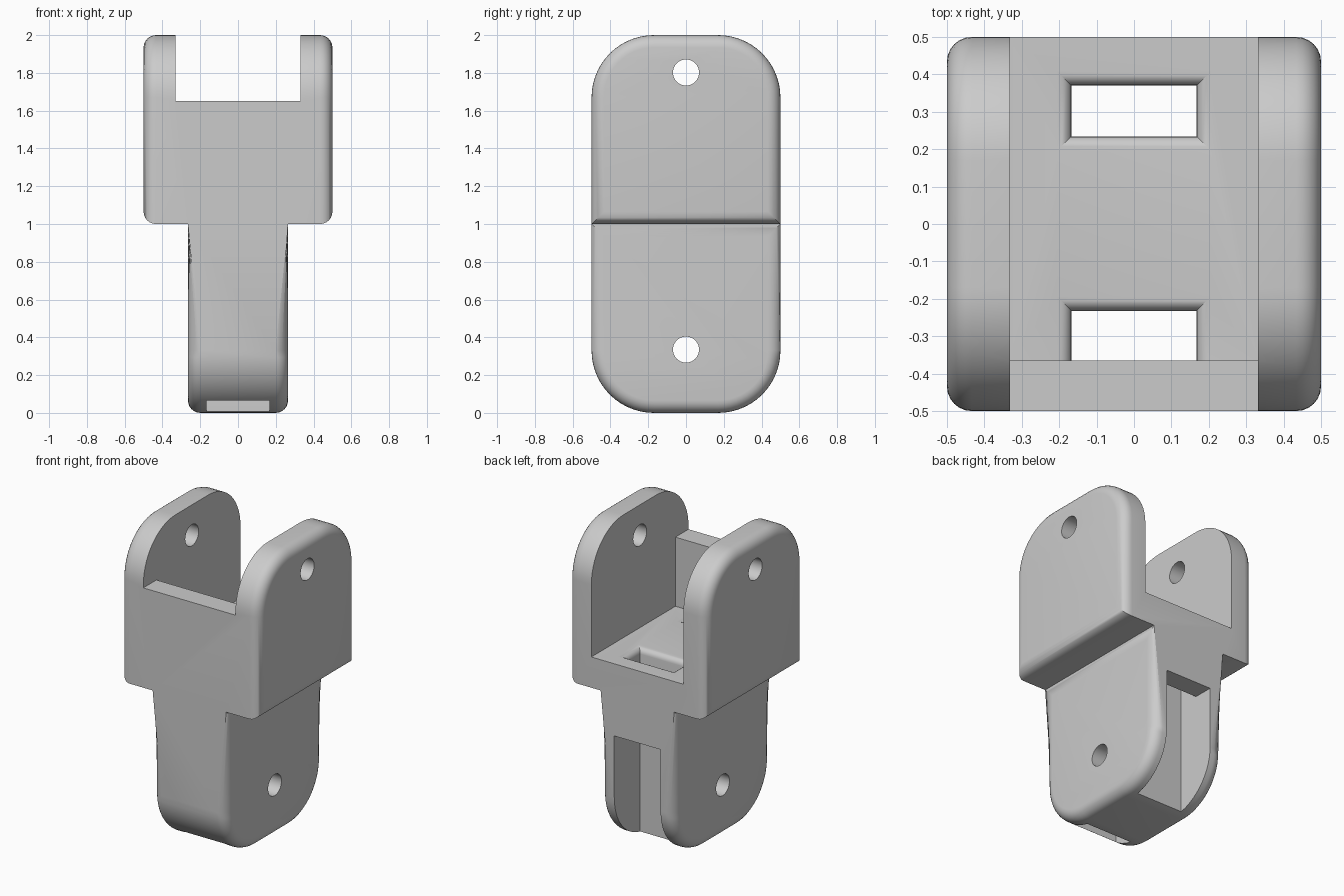
import bpy, bmesh
from math import sin, cos, pi

cube = bpy.data.objects.get("Cube")
if cube:
    bpy.data.objects.remove(cube)

NECK, HEAD = 0.265, 0.5        # half widths of lower and upper body
CORNER, ROUND = 0.33, 0.066    # large profile radius, small edge radius

grey = bpy.data.materials.new("plain_grey")
grey.use_nodes = True
grey.diffuse_color = (0.6, 0.6, 0.6, 1)
grey.node_tree.nodes["Principled BSDF"].inputs["Base Color"].default_value = (0.6, 0.6, 0.6, 1)


def make_object(name, bm):
    bmesh.ops.recalc_face_normals(bm, faces=bm.faces)
    mesh = bpy.data.meshes.new(name)
    bm.to_mesh(mesh)
    bm.free()
    mesh.materials.append(grey)
    obj = bpy.data.objects.new(name, mesh)
    bpy.context.collection.objects.link(obj)
    return obj


def face(bm, points):
    return bm.faces.new([bm.verts.new(p) for p in points])


def arc(cy, cz, start, steps=14):
    angles = [start + i / steps * pi / 2 for i in range(steps + 1)]
    return [(cy + CORNER * cos(t), cz + CORNER * sin(t)) for t in angles]


def strip(bm, chain, x0, x1):
    for (y, z), (v, w) in zip(chain, chain[1:]):
        face(bm, [(x0, y, z), (x1, y, z), (x1, v, w), (x0, v, w)])


def build_body():
    inner = 0.5 - CORNER
    upper = [(0.5, 1)] + arc(inner, 2 - CORNER, 0) + arc(-inner, 2 - CORNER, pi / 2) + [(-0.5, 1)]
    lower = [(-0.5, 1)] + arc(-inner, CORNER, pi) + arc(inner, CORNER, 1.5 * pi) + [(0.5, 1)]
    bm = bmesh.new()
    strip(bm, lower, -NECK, NECK)
    strip(bm, upper, -NECK, NECK)
    for s in (-1, 1):
        strip(bm, upper, s * NECK, s * HEAD)
        face(bm, [(s * NECK, y, z) for y, z in lower])
        face(bm, [(s * HEAD, y, z) for y, z in upper])
        strip(bm, [(-0.5, 1), (0.5, 1)], s * NECK, s * HEAD)
    bmesh.ops.remove_doubles(bm, verts=bm.verts, dist=1e-4)
    bmesh.ops.recalc_face_normals(bm, faces=bm.faces)
    bmesh.ops.dissolve_limit(bm, angle_limit=0.01, verts=bm.verts, edges=bm.edges)

    # Round the rims of the side faces and the step between them
    def on_rim(e):
        a, b = (abs(v.co.x) for v in e.verts)
        return abs(a - b) < 1e-4 and e.calc_face_angle(0) > 0.1 \
            and e.verts[0].co.x * e.verts[1].co.x > 0
    bmesh.ops.bevel(bm, geom=[e for e in bm.edges if on_rim(e)], offset=ROUND,
                    segments=6, profile=0.5, affect='EDGES', clamp_overlap=False)
    return make_object("link_body", bm)


def box(name, x, y0, y1, z0, z1):
    bm = bmesh.new()
    bmesh.ops.create_cube(bm, size=1)
    for v in bm.verts:
        v.co = (2 * x * v.co.x, (y0 + y1) / 2 + (y1 - y0) * v.co.y,
                (z0 + z1) / 2 + (z1 - z0) * v.co.z)
    return make_object(name, bm)


def strap_hole(name, y0, y1, bottom, floor, front_flare):
    # Rectangular shaft with a rounded mouth at the floor
    r, x, steps = 0.038, 0.167, 5
    levels = [(0, bottom)]
    for i in range(steps, -1, -1):
        t = i / steps * pi / 2
        levels.append((r - r * sin(t), floor - r + r * cos(t)))
    levels.append((r, floor + 0.05))
    bm = bmesh.new()
    rings = []
    for o, z in levels:
        f = o * front_flare
        rings.append([bm.verts.new(p) for p in (
            (-x - o, y0 - f, z), (x + o, y0 - f, z), (x + o, y1 + o, z), (-x - o, y1 + o, z))])
    for low, high in zip(rings, rings[1:]):
        for i in range(4):
            j = (i + 1) % 4
            bm.faces.new((low[i], low[j], high[j], high[i]))
    bm.faces.new(rings[0])
    bm.faces.new(rings[-1])
    return make_object(name, bm)


def pin_hole(name, z):
    bm = bmesh.new()
    bmesh.ops.create_cone(bm, cap_ends=True, segments=40, radius1=0.069, radius2=0.069, depth=1.4)
    for v in bm.verts:
        v.co = (v.co.z, v.co.x, z + v.co.y)
    return make_object(name, bm)


body = build_body()
cutters = [
    box("fork_slot_cutter", 0.332, -0.365, 0.7, 1.2, 2.2),
    box("front_gap_cutter", 0.332, -0.7, -0.3, 1.65, 2.2),
    box("back_recess_cutter", 0.167, 0.234, 0.7, -0.1, 0.73),
    strap_hole("front_hole_cutter", -0.365, -0.232, -0.1, 1.2, 0),
    strap_hole("back_hole_cutter", 0.234, 0.37, 0.6, 1.2, 1),
    pin_hole("upper_pin_cutter", 1.802),
    pin_hole("lower_pin_cutter", 0.335),
]

# Cut the openings, then remove the cutters
bpy.context.view_layer.objects.active = body
for cutter in cutters:
    cutter.hide_render = True
    mod = body.modifiers.new(cutter.name, 'BOOLEAN')
    mod.operation, mod.solver, mod.object = 'DIFFERENCE', 'EXACT', cutter
    bpy.ops.object.modifier_apply(modifier=mod.name)
    bpy.data.objects.remove(cutter)

bpy.ops.object.select_all(action='DESELECT')
body.select_set(True)
bpy.ops.object.shade_smooth_by_angle(angle=0.6)
